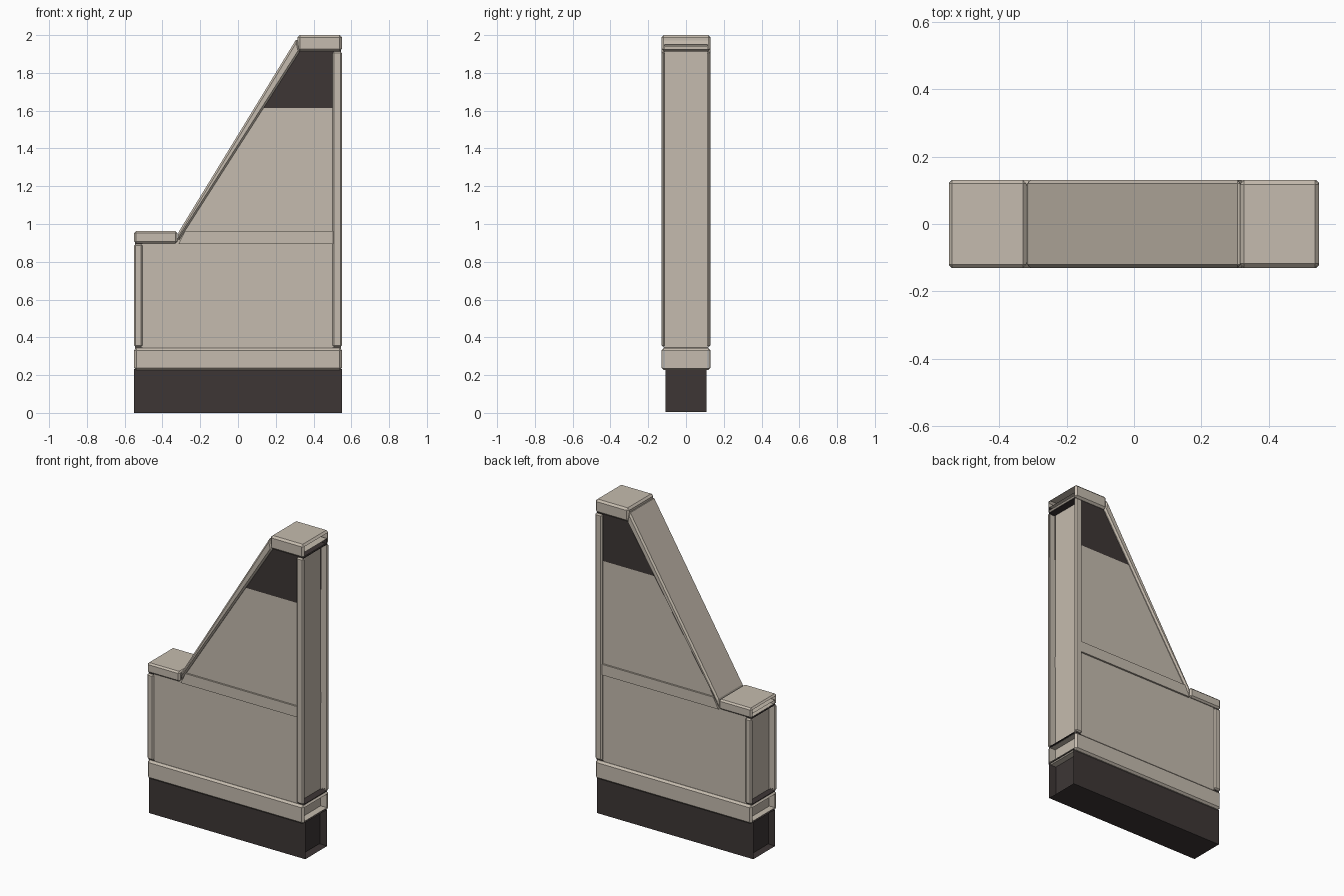
import bpy, bmesh
from mathutils import Vector

if "Cube" in bpy.data.objects:
    bpy.data.objects.remove(bpy.data.objects["Cube"])


def mat(name, c):
    m = bpy.data.materials.new(name)
    m.diffuse_color = (*c, 1)
    m.use_nodes = True
    m.node_tree.nodes["Principled BSDF"].inputs["Base Color"].default_value = m.diffuse_color
    return m


STONE = mat("warm_beige", (0.56, 0.50, 0.425))
DARK = mat("charcoal", (0.047, 0.037, 0.036))
END = 0.55


def prism(name, pts, y0, y1, mats, bevel=0.0, open_ends=False, end=END, band=None):
    """Extrude an xz outline along y; optionally chamfer, open the x ends, colour a band."""
    bm = bmesh.new()
    f = bm.faces.new([bm.verts.new((x, y0, z)) for x, z in pts])
    r = bmesh.ops.extrude_face_region(bm, geom=[f])
    verts = [g for g in r["geom"] if isinstance(g, bmesh.types.BMVert)]
    bmesh.ops.translate(bm, verts=verts, vec=Vector((0, y1 - y0, 0)))
    bmesh.ops.recalc_face_normals(bm, faces=bm.faces[:])
    if bevel:
        bmesh.ops.bevel(bm, geom=bm.edges[:], offset=bevel, segments=1,
                        affect='EDGES', profile=0.5)
    if open_ends:
        gone = [f for f in bm.faces if abs(f.normal.x) > 0.99
                and abs(f.calc_center_median().x) > end - 0.002]
        bmesh.ops.delete(bm, geom=gone, context='FACES')
    if band:
        bmesh.ops.bisect_plane(bm, geom=bm.verts[:] + bm.edges[:] + bm.faces[:],
                               plane_co=(0, 0, band), plane_no=(0, 0, 1))
        for f in bm.faces:
            if f.calc_center_median().z > band and abs(f.normal.y) > 0.9:
                f.material_index = 1
    me = bpy.data.meshes.new(name)
    bm.to_mesh(me)
    bm.free()
    for m in mats:
        me.materials.append(m)
    ob = bpy.data.objects.new(name, me)
    bpy.context.collection.objects.link(ob)
    return ob


def rect(x0, x1, z0, z1):
    return [(x0, z0), (x1, z0), (x1, z1), (x0, z1)]


# dark plinth, ends hollow with a recessed wall
prism("plinth", rect(-END, END, 0, 0.232), -0.11, 0.11, [DARK], open_ends=True)

# wall body with painted dark top band
E = 0.546
prism("wall_body", [(-E, 0.24), (E, 0.24), (E, 1.95), (0.335, 1.95), (-0.315, 0.925), (-E, 0.925)],
      -0.115, 0.115, [STONE, DARK], open_ends=True, end=E, band=1.615)

# lower trim and the two caps, chamfered shells open at the outer ends
prism("lower_trim", rect(-END, END, 0.226, 0.343), -0.13, 0.13, [STONE], 0.012, True)
prism("high_cap", rect(0.315, END, 1.915, 2.0), -0.13, 0.13, [STONE], 0.012, True)
prism("low_cap", rect(-END, -0.32, 0.898, 0.962), -0.13, 0.13, [STONE], 0.01, True)

# sloping coping between the caps
prism("slope_coping", [(-0.318, 0.952), (-0.318, 0.905), (0.328, 1.915), (0.312, 1.984)],
      -0.13, 0.13, [STONE], 0.01)

# end posts, recessed end walls, dark recess floors and ceilings
for side, s, w, top in (("right", 1, 0.05, 1.912), ("left", -1, 0.045, 0.893)):
    xi = s * (END - w)
    a, b = sorted((xi, s * END))
    for face, y in (("front", -1), ("back", 1)):
        y0, y1 = sorted((y * 0.112, y * 0.13))
        prism(f"{side}_{face}_post", rect(a, b, 0.35, top), y0, y1, [STONE], 0.008)
    c, d = sorted((xi, xi - s * 0.01))
    prism(f"{side}_end_wall", rect(c, d, 0.232, top + 0.03), -0.114, 0.114, [STONE])
    prism(f"{side}_plinth_end", rect(c, d, 0.004, 0.23), -0.109, 0.109, [DARK])
    a2, b2 = sorted((xi, s * 0.545))
    for part, z in (("floor", 0.345), ("ceiling", top)):
        prism(f"{side}_recess_{part}", rect(a2, b2, z, z + 0.004), -0.118, 0.118, [DARK])

# horizontal rails on both faces
for face, y in (("front", -1), ("back", 1)):
    y0, y1 = sorted((y * 0.112, y * 0.126))
    prism(f"{face}_rail", [(-0.315, 0.895), (0.502, 0.895), (0.502, 0.963), (-0.28, 0.963)],
          y0, y1, [STONE])
